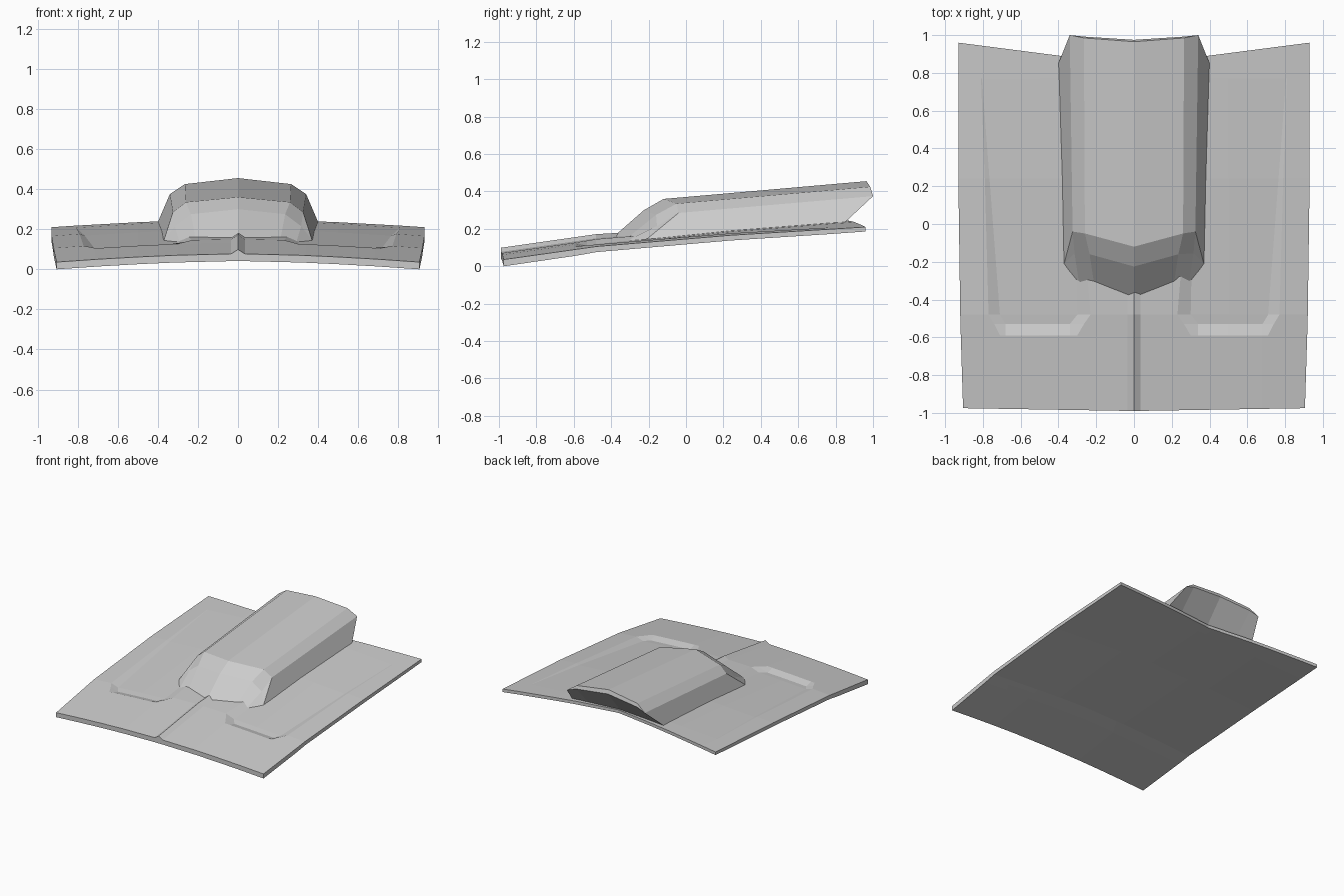
import bpy, bmesh

if "Cube" in bpy.data.objects:
    bpy.data.objects.remove(bpy.data.objects["Cube"])


def mirrored(half):
    """Half profile from the centre outwards -> full left-to-right profile."""
    return [(-x, y, z) for x, y, z in reversed(half[1:])] + half


def loft(name, rings, closed=False):
    """Skin a list of rings; closed rings also get end caps."""
    bm = bmesh.new()
    rows = [[bm.verts.new(p) for p in r] for r in rings]
    n = len(rows[0])
    for a, b in zip(rows, rows[1:]):
        for i in range(n if closed else n - 1):
            j = (i + 1) % n
            bm.faces.new((a[i], a[j], b[j], b[i]))
    if closed:
        for r in (rows[0], rows[-1]):
            for i in range(n // 2 - 1):
                bm.faces.new((r[i], r[i + 1], r[n - 2 - i], r[n - 1 - i]))
    bmesh.ops.remove_doubles(bm, verts=bm.verts, dist=0.0005)
    bmesh.ops.dissolve_degenerate(bm, edges=bm.edges, dist=0.0005)
    bmesh.ops.recalc_face_normals(bm, faces=bm.faces)
    me = bpy.data.meshes.new(name)
    bm.to_mesh(me)
    bm.free()
    ob = bpy.data.objects.new(name, me)
    bpy.context.collection.objects.link(ob)
    return ob


def interp(table, v):
    for (a, za), (b, zb) in zip(table, table[1:]):
        if v <= b or (b, zb) == table[-1]:
            return za + (zb - za) * (v - a) / (b - a)


# Crowned panel surface
CENTRE_LINE = [(-0.99, 0.08), (-0.48, 0.153), (0.24, 0.214), (0.96, 0.258)]


def surface(x, y):
    return interp(CENTRE_LINE, y) - 0.045 * (x / 0.93) ** 1.6


# Panel rows: y, recess columns (outer/floor pairs), edge x, recess depth, ridge height
ROWS = [
    (-0.99, (0.30, 0.34, 0.68, 0.71), 0.905, 0.0, 0.022),
    (-0.59, (0.30, 0.34, 0.68, 0.71), 0.917, 0.0, 0.022),
    (-0.53, (0.265, 0.34, 0.68, 0.74), 0.919, 0.024, 0.022),
    (-0.48, (0.23, 0.30, 0.71, 0.77), 0.92, 0.024, 0.022),
    (0.24, (0.29, 0.315, 0.765, 0.79), 0.93, 0.010, 0.0),
    (0.77, (0.33, 0.335, 0.805, 0.81), 0.93, 0.0, 0.0),
    (0.84, (0.33, 0.335, 0.805, 0.81), 0.93, 0.0, 0.0),
]

# Bonnet panel with side recesses and centre ridge
rings = []
for k, (y0, (a, b, c, d), edge, depth, ridge) in enumerate(ROWS):
    top, under = [], []
    for i, x in enumerate((0, 0.035, a, b, 0.5, c, d, edge)):
        y = y0
        if k == 0:
            y += 0.015 * x / 0.905
        elif k == len(ROWS) - 1:
            y += 0.12 * x / 0.93
        z = surface(x, y)
        sink = depth if 3 <= i <= 5 else 0
        top.append((x, y, z - sink + (ridge if i == 0 else 0)))
        under.append((x, y, z - 0.036 + 0.006 * k / 3))
    rings.append(mirrored(top) + mirrored(under)[::-1])
low = min(p[2] for r in rings for p in r)
rings = [[(x, y, z - low) for x, y, z in r] for r in rings]
loft("bonnet_panel", rings, closed=True)

# Raised scoop: nose, shoulder, roof, rear lip and undercut rear wall
foot_front, foot_rear = (0.37, -0.21, 0.145), (0.40, 0.85, 0.235)
tip = (0.34, 1.0, 0.375)
scoop = [
    [(0, -0.385, 0.16), (0.21, -0.325, 0.142), (0.29, -0.32, 0.132), foot_front],
    [(0, -0.225, 0.30), (0.235, -0.16, 0.275), (0.315, -0.155, 0.215), foot_front],
    [(0, -0.12, 0.36), (0.26, -0.05, 0.335), (0.325, -0.04, 0.285), foot_front],
    [(0, 0.965, 0.455), (0.265, 0.985, 0.425), tip, foot_rear],
    [(0, 0.975, 0.425), (0.265, 0.992, 0.40), tip, foot_rear],
    [(0, 0.82, 0.24), (0.265, 0.84, 0.238), foot_rear, foot_rear],
]
loft("scoop", [mirrored(r) for r in scoop])
